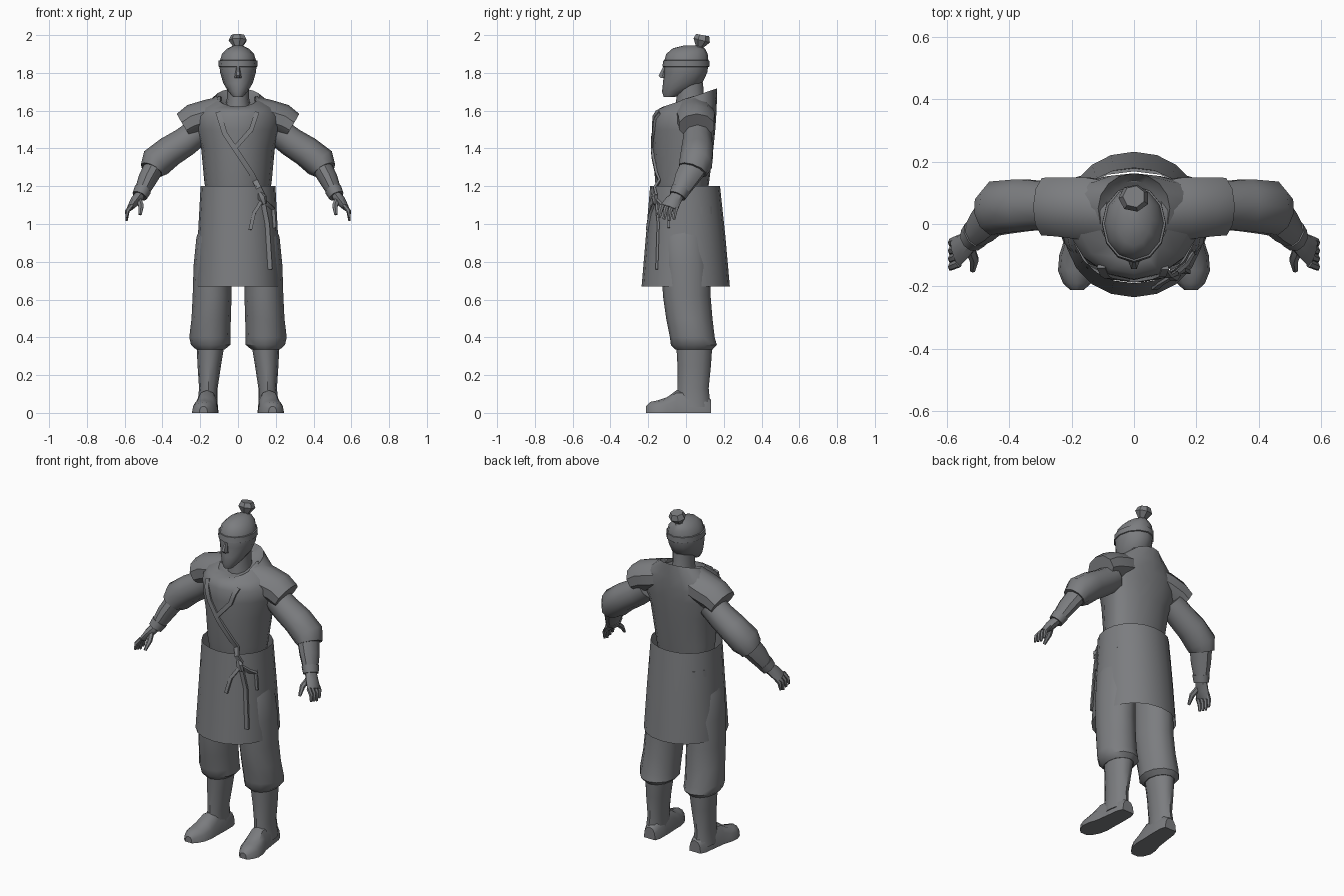
import bpy, bmesh, math
from mathutils import Vector
from mathutils.bvhtree import BVHTree

grey = bpy.data.materials.new("slate_grey")
grey.diffuse_color = (0.2, 0.205, 0.215, 1)


def loft(name, rings, cap0=True, cap1=True, mirror=False, angle=40):
    """Skin a list of equal-length rings of points."""
    bm = bmesh.new()
    vs = [[bm.verts.new(p) for p in r] for r in rings]
    n = len(vs[0])
    for a, b in zip(vs, vs[1:]):
        for i in range(n):
            j = (i + 1) % n
            bm.faces.new((a[i], a[j], b[j], b[i]))
    if cap0:
        bm.faces.new(vs[0][::-1])
    if cap1:
        bm.faces.new(vs[-1])
    bmesh.ops.recalc_face_normals(bm, faces=bm.faces)
    tree = BVHTree.FromBMesh(bm)
    me = bpy.data.meshes.new(name)
    bm.to_mesh(me)
    bm.free()
    me.materials.append(grey)
    ob = bpy.data.objects.new(name, me)
    bpy.context.collection.objects.link(ob)
    bpy.ops.object.select_all(action='DESELECT')
    bpy.context.view_layer.objects.active = ob
    ob.select_set(True)
    bpy.ops.object.shade_smooth_by_angle(angle=math.radians(angle))
    if mirror:
        ob.modifiers.new("mirror", 'MIRROR')
    return tree


def spow(c, p):
    return math.copysign(abs(c) ** p, c)


def level(z, cx, rx, yf, yb, cy=None, tilt=0, n=12, p=1.0):
    """Level ring from front yf to back yb, widest at cy, rising by tilt toward the back."""
    cy = (yf + yb) / 2 if cy is None else cy
    out = []
    for i in range(n):
        t = 2 * math.pi * i / n
        s = spow(math.sin(t), p)
        y = cy + s * ((yb - cy) if s > 0 else (cy - yf))
        out.append(Vector((cx + rx * spow(math.cos(t), p), y, z + tilt * y)))
    return out


def tube(pts, n=10, side=(0, 1, 0), turn=0):
    """Rings along a path of (x, y, z, radius, radius toward side)."""
    c = [Vector(p[:3]) for p in pts]
    out = []
    for i, p in enumerate(pts):
        t = (c[min(i + 1, len(c) - 1)] - c[max(i - 1, 0)]).normalized()
        v = Vector(side)
        v = (v - t * v.dot(t)).normalized()
        u = t.cross(v)
        out.append([c[i] + u * p[3] * math.cos(a) + v * p[4] * math.sin(a)
                    for a in (turn + 2 * math.pi * k / n for k in range(n))])
    return out


# Tunic body, with the collar high at the back
torso = loft("tunic", [
    level(1.14, 0, .165, -.15, .11, .02, n=16),
    level(1.22, 0, .178, -.163, .122, .02, n=16),
    level(1.40, 0, .195, -.176, .145, .04, n=16),
    level(1.50, 0, .225, -.18, .155, .06, n=16),
    level(1.57, 0, .23, -.178, .16, .07, n=16),
    level(1.62, 0, .19, -.16, .163, .06, .12, n=16),
    level(1.662, 0, .115, -.12, .163, .05, .34, n=16),
    level(1.635, 0, .075, -.07, .14, .04, .3, n=16)])
# Shoulder caps
loft("shoulder_caps", tube([
    (.07, .04, 1.595, .085, .10), (.16, .05, 1.57, .088, .105),
    (.235, .055, 1.548, .088, .10), (.285, .056, 1.518, .076, .097)]),
    True, True, True, 35)

# Wide sleeves, forearms and wrist cuffs
loft("sleeves", tube([
    (.21, .06, 1.49, .075, .075), (.28, .06, 1.435, .078, .08),
    (.36, .06, 1.385, .082, .088), (.435, .052, 1.325, .086, .09),
    (.458, .035, 1.285, .064, .08)]), mirror=True)
loft("forearms", tube([
    (.44, .045, 1.31, .055, .075), (.48, .00, 1.235, .05, .064),
    (.512, -.035, 1.165, .038, .046)]), mirror=True)
loft("wrist_cuffs", tube([
    (.504, -.028, 1.183, .046, .052), (.521, -.046, 1.148, .041, .046)]), mirror=True)

# Hands: palm, four curled fingers and a thumb
loft("palms", tube([
    (.518, -.043, 1.155, .028, .035), (.545, -.07, 1.12, .027, .043),
    (.572, -.09, 1.085, .016, .05)], 8), mirror=True)
for k in range(4):
    y = -.052 - .026 * k
    loft("fingers_%d" % (k + 1), tube([
        (.562, y + .004, 1.10, .012, .014), (.586, y - .006, 1.068, .012, .013),
        (.590, y - .012, 1.017 + .008 * abs(k - 1), .006, .009)], 6), mirror=True)
loft("thumbs", tube([
    (.53, -.07, 1.135, .016, .018), (.513, -.115, 1.095, .014, .016),
    (.518, -.15, 1.05, .007, .009)], 6, side=(1, 0, 0)), mirror=True)

# Neck and head
loft("neck", [level(1.60, 0, .07, -.06, .11), level(1.67, 0, .058, -.05, .095),
              level(1.75, 0, .058, -.05, .09)])
loft("head", [
    level(1.672, 0, .026, -.118, -.06),
    level(1.70, 0, .05, -.127, .01),
    level(1.745, 0, .078, -.122, .085),
    level(1.80, 0, .094, -.117, .112),
    level(1.85, 0, .10, -.119, .12),
    level(1.90, 0, .085, -.105, .115),
    level(1.93, 0, .055, -.07, .10),
    level(1.945, 0, .022, -.01, .06)])
loft("headband", [level(1.832, 0, .099, -.121, .12), level(1.834, 0, .103, -.125, .124),
                  level(1.866, 0, .102, -.12, .123), level(1.868, 0, .09, -.11, .115)])
loft("nose", [level(1.772, 0, .018, -.136, -.10, n=6), level(1.785, 0, .017, -.148, -.10, n=6),
              level(1.835, 0, .008, -.122, -.10, n=6)])
# Top knot
loft("top_knot", tube([
    (0, .065, 1.905, .03, .03), (0, .072, 1.94, .026, .022),
    (0, .083, 1.972, .05, .046), (0, .088, 2.0, .036, .036)], 7), angle=25)

# Open flared skirt
skirt = loft("skirt", [
    level(1.20, 0, .198, -.19, .18, n=20, p=.95),
    level(.94, 0, .212, -.212, .208, n=20, p=.95),
    level(.67, 0, .226, -.235, .232, n=20, p=.95)], False, False)
# Squared belt that shows at the corners of the skirt
loft("belt", [level(z, 0, .199 + g, -.186 - g, .179 + g, n=16, p=.82)
              for z, g in ((1.05, -.01), (1.052, .002), (1.092, 0), (1.094, -.01))], False, False)

# Trousers gathered below the knee
loft("trousers", [
    level(1.02, .10, .085, -.10, .10), level(.93, .125, .095, -.135, .115),
    level(.78, .135, .10, -.13, .13), level(.62, .137, .103, -.122, .13),
    level(.50, .142, .104, -.105, .14), level(.40, .149, .109, -.085, .152),
    level(.36, .145, .104, -.08, .163), level(.335, .146, .075, -.055, .14)],
    mirror=True)
# Boot shafts
loft("boot_shafts", [
    level(.37, .145, .075, -.052, .14), level(.25, .152, .062, -.045, .132),
    level(.13, .157, .049, -.045, .12), level(.03, .162, .054, -.05, .13)], mirror=True)


# Boot feet with flat soles
def foot_ring(y, cx, rx, h):
    r = level(0, cx, rx, -h, h, n=12, p=.85)
    return [Vector((q.x, y, max(q.y, 0))) for q in r]


loft("boot_feet", [foot_ring(*f) for f in (
    (.132, .152, .038, .07), (.10, .154, .05, .10), (.03, .158, .055, .12),
    (-.05, .165, .059, .12), (-.10, .173, .067, .083), (-.15, .18, .064, .066),
    (-.19, .183, .045, .058), (-.212, .183, .022, .035))], mirror=True)


# Flat cords laid over the tunic and skirt
def front(x, z):
    hits = [t.ray_cast((x, -1, z), (0, 1, 0))[0] for t in (torso, skirt)]
    ys = [h.y for h in hits if h]
    return min(ys) if ys else -.08


def cord(name, pts, w=.013):
    fine = []
    for a, b in zip(pts, pts[1:]):
        for k in range(3):
            f = k / 3
            fine.append((a[0] + (b[0] - a[0]) * f, a[1] + (b[1] - a[1]) * f))
    fine.append(pts[-1])
    path = [(x, front(x, z) - .006, z, w * 1.3, .009) for x, z in fine]
    loft(name, tube(path, 4, turn=math.pi / 4), angle=30)


cord("long_cord", [(-.105, 1.59), (-.07, 1.48), (-.01, 1.39), (.07, 1.27), (.13, 1.15)], .015)
cord("short_cord", [(.10, 1.59), (.07, 1.50), (-.01, 1.41)])
cord("long_tail", [(.13, 1.13), (.155, 1.00), (.17, .76)])
cord("left_tail", [(.13, 1.13), (.085, 1.06), (.065, .97)], .010)
cord("right_tail", [(.13, 1.13), (.185, 1.08), (.192, .98)], .011)
# Knot where the cords meet
ky = front(.13, 1.13) - .01
loft("cord_knot", tube([(.115, ky, 1.165, .012, .01), (.128, ky - .004, 1.14, .024, .018),
                        (.14, ky, 1.105, .012, .01)], 6))
